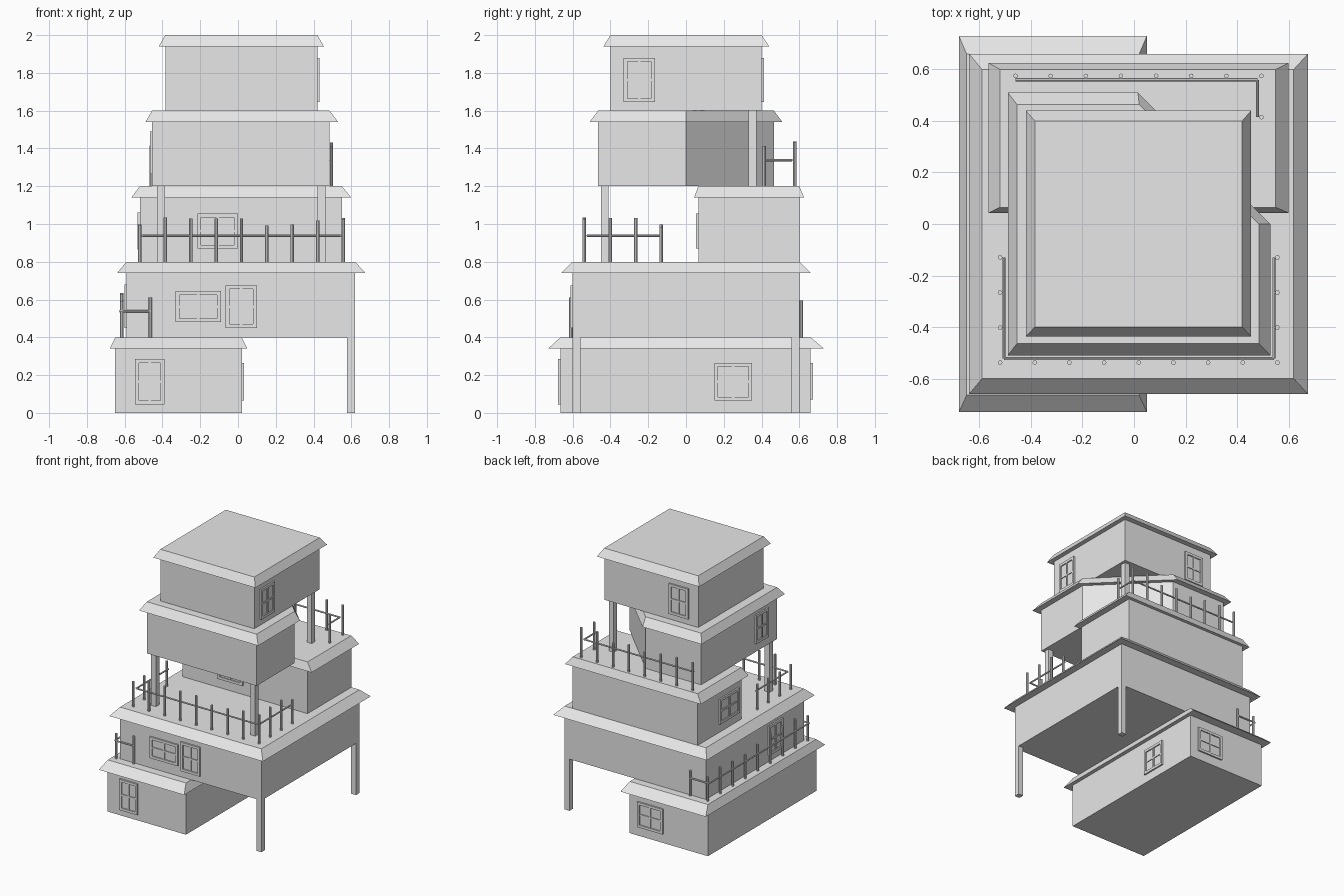
import bpy, bmesh, random
from mathutils import Vector, Matrix

random.seed(4)
cube = bpy.data.objects.get("Cube")
if cube:
    bpy.data.objects.remove(cube, do_unlink=True)

# One plain grey for the whole building
grey = bpy.data.materials.new("plain_grey")
grey.use_nodes = True
colour = (0.8, 0.8, 0.8, 1)
grey.diffuse_color = colour
for node in grey.node_tree.nodes:
    if node.type == 'BSDF_PRINCIPLED':
        node.inputs["Base Color"].default_value = colour


def finish(bm, name):
    bmesh.ops.recalc_face_normals(bm, faces=bm.faces)
    mesh = bpy.data.meshes.new(name)
    bm.to_mesh(mesh)
    bm.free()
    mesh.materials.append(grey)
    obj = bpy.data.objects.new(name, mesh)
    bpy.context.collection.objects.link(obj)
    return obj


def add_box(bm, low, high):
    low, high = Vector(low), Vector(high)
    matrix = Matrix.Translation((low + high) / 2) @ Matrix.Diagonal((*(high - low), 1))
    bmesh.ops.create_cube(bm, size=1, matrix=matrix)


def add_rod(bm, start, end, radius):
    start, end = Vector(start), Vector(end)
    span = end - start
    turn = span.to_track_quat('Z', 'Y').to_matrix().to_4x4()
    bmesh.ops.create_cone(bm, cap_ends=True, segments=8, radius1=radius, radius2=radius,
                          depth=span.length, matrix=Matrix.Translation((start + end) / 2) @ turn)


def rectangle(x0, x1, y0, y1):
    return [(x0, y0), (x1, y0), (x1, y1), (x0, y1)]


STOREY = 0.4
EAVE_DROP = 0.06


def storey(name, level, walls, eaves):
    """Walls rising to an overhanging sloped eave around a flat roof."""
    bm = bmesh.new()
    base = level * STOREY
    top = base + STOREY
    drip = top - EAVE_DROP
    layers = [(walls, base), (walls, drip), (eaves, drip), (walls, top)]
    rings = [[bm.verts.new((x, y, z)) for x, y in outline] for outline, z in layers]
    count = len(walls)
    for lower, upper in zip(rings, rings[1:]):
        for i in range(count):
            j = (i + 1) % count
            bm.faces.new((lower[i], lower[j], upper[j], upper[i]))
    bm.faces.new(rings[0][::-1])
    bm.faces.new(rings[-1])
    finish(bm, name)


def window(name, side, wall, u0, u1, z0, z1):
    """Framed four-pane window; side is the direction the wall faces."""
    bm = bmesh.new()
    sign = 1 if side[0] == "+" else -1

    def bar(a0, a1, b0, b1, depth):
        d0, d1 = sorted((wall - sign * 0.002, wall + sign * depth))
        if side[1] == "x":
            add_box(bm, (d0, a0, b0), (d1, a1, b1))
        else:
            add_box(bm, (a0, d0, b0), (a1, d1, b1))

    frame, slim = 0.02, 0.006
    um, zm = (u0 + u1) / 2, (z0 + z1) / 2
    bar(u0, u0 + frame, z0, z1, 0.012)
    bar(u1 - frame, u1, z0, z1, 0.012)
    bar(u0 + frame, u1 - frame, z0, z0 + frame, 0.012)
    bar(u0 + frame, u1 - frame, z1 - frame, z1, 0.012)
    bar(um - slim, um + slim, z0 + frame, z1 - frame, 0.01)
    bar(u0 + frame, u1 - frame, zm - slim, zm + slim, 0.009)
    bar(u0 + frame, u1 - frame, z0 + frame, z1 - frame, 0.003)
    finish(bm, name)


def railing(name, base, corners, gaps, rail_corners):
    """Uneven posts along a path with one rail beside them."""
    bm = bmesh.new()
    spots = [Vector(corners[0])]
    for a, b, n in zip(corners, corners[1:], gaps):
        spots += [Vector(a).lerp(Vector(b), i / n) for i in range(1, n + 1)]
    for p in spots:
        height = random.uniform(0.18, 0.24)
        add_rod(bm, (*p, base), (*p, base + height), 0.009)
    rail_z = base + 0.138
    for a, b in zip(rail_corners, rail_corners[1:]):
        add_rod(bm, (*a, rail_z), (*b, rail_z), 0.006)
    finish(bm, name)


def support(name, x, y, level):
    bm = bmesh.new()
    half = 0.021
    add_box(bm, (x - half, y - half, level * STOREY), (x + half, y + half, (level + 1) * STOREY))
    finish(bm, name)


# Stacked storeys, the fourth with one chamfered back corner
storey("ground_storey", 0, rectangle(-0.65, 0.02, -0.665, 0.66), rectangle(-0.68, 0.05, -0.73, 0.73))
storey("second_storey", 1, rectangle(-0.59, 0.62, -0.6, 0.6), rectangle(-0.64, 0.675, -0.66, 0.66))
storey("third_storey", 2, rectangle(-0.52, 0.55, 0.065, 0.6), rectangle(-0.565, 0.6, 0.043, 0.625))
storey("fourth_storey", 3,
       [(-0.455, -0.465), (0.485, -0.465), (0.485, 0), (0.02, 0.465), (-0.455, 0.465)],
       [(-0.49, -0.51), (0.53, -0.51), (0.53, 0), (0.015, 0.51), (-0.49, 0.51)])
storey("top_storey", 4, rectangle(-0.385, 0.42, -0.4, 0.4), rectangle(-0.42, 0.455, -0.437, 0.44))

# Supports under the overhanging storeys
support("front_support", 0.599, -0.579, 0)
support("back_support", 0.599, 0.579, 0)
support("left_terrace_support", 0.442, -0.43, 2)
support("right_terrace_support", -0.408, -0.43, 2)
support("upper_support", 0.378, 0.353, 3)

# Windows
window("ground_front_window", "-y", -0.665, -0.545, -0.39, 0.045, 0.285)
window("ground_side_window", "+x", 0.02, 0.15, 0.35, 0.065, 0.265)
window("ground_back_window", "+y", 0.66, -0.27, -0.05, 0.07, 0.265)
window("second_wide_window", "-y", -0.6, -0.33, -0.09, 0.48, 0.645)
window("second_tall_window", "-y", -0.6, -0.065, 0.1, 0.45, 0.675)
window("second_side_window", "-x", -0.59, -0.33, -0.16, 0.45, 0.68)
window("third_front_window", "-y", 0.065, -0.215, 0, 0.87, 1.055)
window("third_side_window", "-x", -0.52, 0.1, 0.34, 0.865, 1.06)
window("fourth_side_window", "-x", -0.455, -0.35, -0.195, 1.265, 1.49)
window("top_side_window", "+x", 0.42, -0.33, -0.165, 1.645, 1.88)
window("top_back_window", "+y", 0.4, -0.305, -0.14, 1.645, 1.88)

# Terrace railings
railing("ground_roof_railing", STOREY,
        [(-0.465, 0.61), (-0.615, 0.61), (-0.615, -0.61), (-0.465, -0.61)], (1, 8, 1),
        [(-0.465, 0.614), (-0.625, 0.614), (-0.625, -0.614), (-0.465, -0.614)])
railing("terrace_railing", 2 * STOREY,
        [(-0.52, -0.13), (-0.52, -0.538), (0.557, -0.538), (0.557, -0.13)], (3, 8, 3),
        [(-0.505, -0.13), (-0.505, -0.523), (0.543, -0.523), (0.543, -0.13)])
railing("upper_terrace_railing", 3 * STOREY,
        [(-0.46, 0.575), (0.495, 0.575), (0.495, 0.415)], (7, 1),
        [(-0.46, 0.56), (0.48, 0.56), (0.48, 0.415)])
